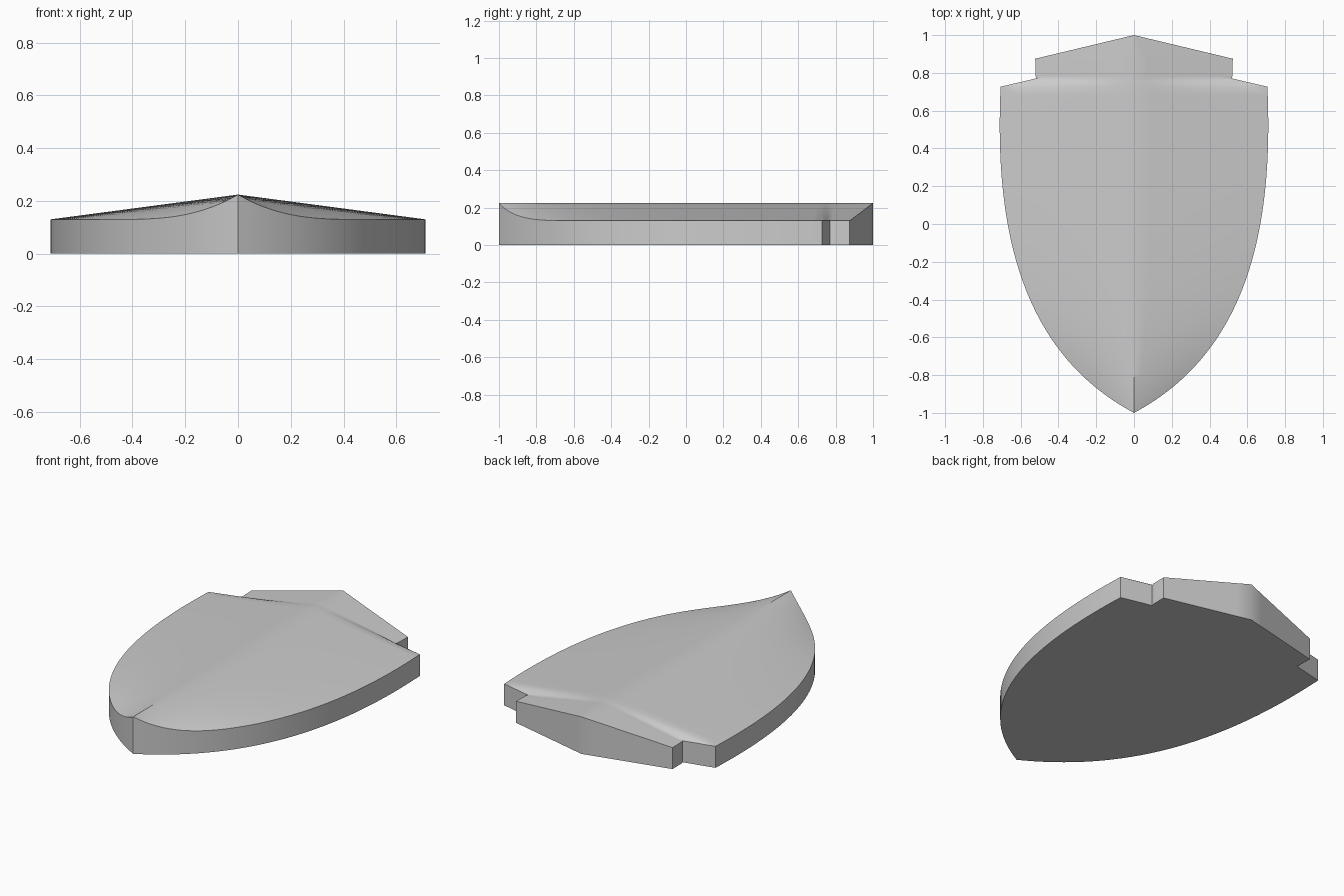
import bpy, bmesh, math

if "Cube" in bpy.data.objects:
    bpy.data.objects.remove(bpy.data.objects["Cube"])

EDGE_Z, RIDGE_Z = 0.13, 0.224
COLS = 8
P = [(0.706, 0.727), (0.745, -0.10), (0.56, -0.70), (0.0, -1.0)]


def bezier(t):
    k = [(1 - t) ** 3, 3 * t * (1 - t) ** 2, 3 * t * t * (1 - t), t ** 3]
    return tuple(sum(a * p[i] for a, p in zip(k, P)) for i in (0, 1))


def lerp_points(a, b, n):
    return [tuple(a[i] + (b[i] - a[i]) * j / n for i in range(3)) for j in range(n)]


# right-hand outline as (half width, y, rim height), from top peak to bottom tip
corners = [(0, 1, RIDGE_Z), (0.523, 0.875, EDGE_Z), (0.521, 0.785, EDGE_Z),
           (0.517, 0.771, EDGE_Z), (0.706, 0.727, EDGE_Z)]
rows = []
for a, b, n in zip(corners, corners[1:], (6, 4, 1, 4)):
    rows += lerp_points(a, b, n)
for i in range(57):
    x, y = bezier(i / 56)
    lift = max(0.0, 1 - x / 0.45) ** 2.8
    rows.append((x, y, EDGE_Z + (RIDGE_Z - EDGE_Z) * lift))

# domed top: each row runs straight from the rim over the ridge to the other rim
bm = bmesh.new()
grid = []
for w, y, z in rows:
    line = []
    for c in range(-COLS, COLS + 1):
        f = c / COLS
        line.append(bm.verts.new((w * f, y, RIDGE_Z + (z - RIDGE_Z) * abs(f))))
    grid.append(line)
for a, b in zip(grid, grid[1:]):
    for i in range(2 * COLS):
        bm.faces.new((a[i], b[i], b[i + 1], a[i + 1]))
bmesh.ops.remove_doubles(bm, verts=bm.verts, dist=1e-5)

# side wall and flat back
rim = [e for e in bm.edges if e.is_boundary]
ext = bmesh.ops.extrude_edge_only(bm, edges=rim)["geom"]
for v in ext:
    if isinstance(v, bmesh.types.BMVert):
        v.co.z = 0
base = [e for e in bm.edges if e.is_boundary]
bmesh.ops.contextual_create(bm, geom=base)
bmesh.ops.recalc_face_normals(bm, faces=bm.faces)

mesh = bpy.data.meshes.new("shield_body")
bm.to_mesh(mesh)
bm.free()
shield = bpy.data.objects.new("shield_body", mesh)
bpy.context.collection.objects.link(shield)
bpy.context.view_layer.objects.active = shield
shield.select_set(True)
bpy.ops.object.shade_smooth_by_angle(angle=math.radians(35))
